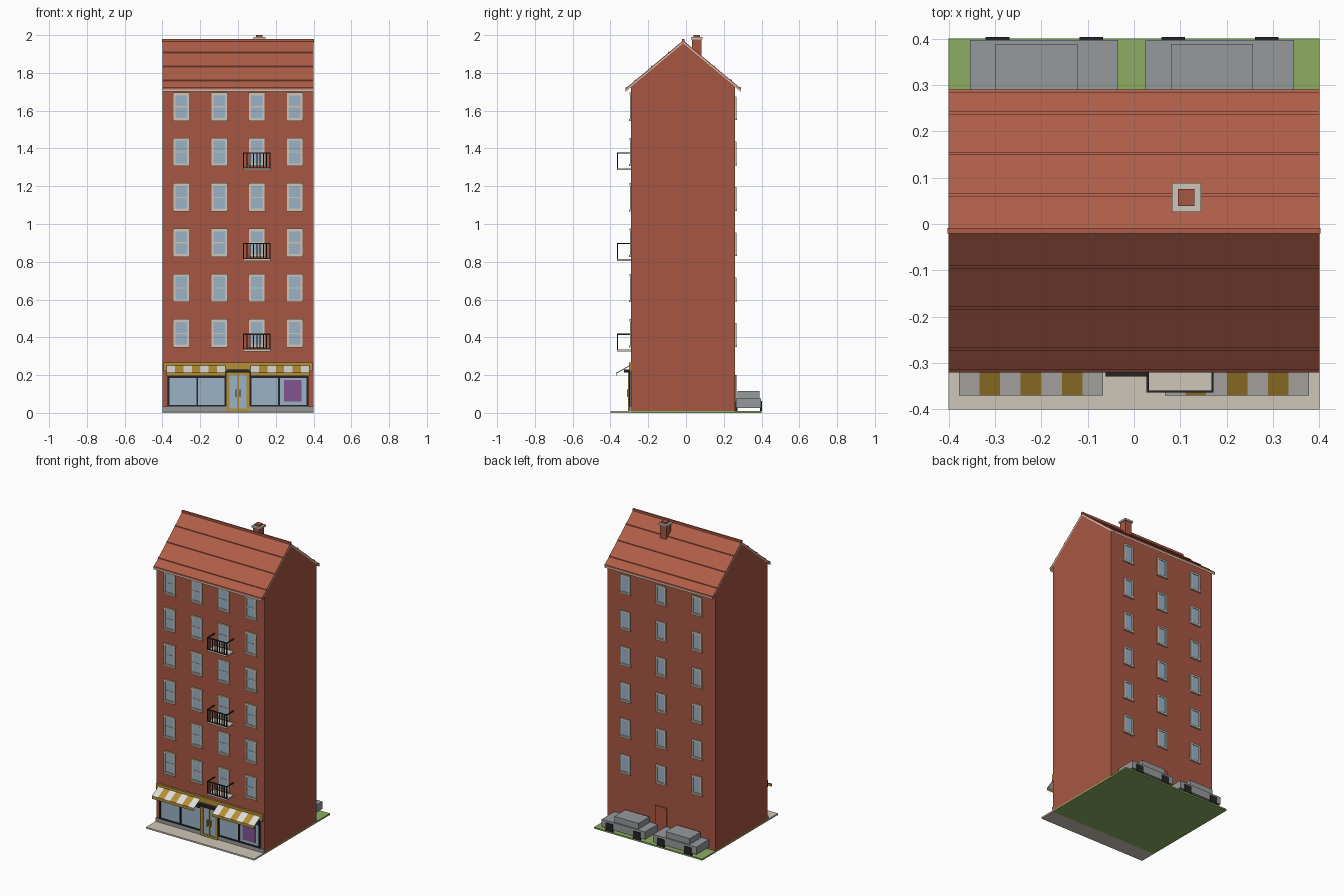
import bpy, bmesh

if "Cube" in bpy.data.objects:
    bpy.data.objects.remove(bpy.data.objects["Cube"])


def material(name, r, g, b):
    m = bpy.data.materials.new(name)
    m.diffuse_color = (r, g, b, 1)
    m.use_nodes = True
    m.node_tree.nodes["Principled BSDF"].inputs["Base Color"].default_value = m.diffuse_color
    return m


BRICK = material("brick", 0.39, 0.094, 0.055)
ROOF = material("roof_tile", 0.43, 0.112, 0.065)
STONE = material("pale_stone", 0.62, 0.57, 0.48)
GLASS = material("window_glass", 0.33, 0.445, 0.565)
BLACK = material("black_metal", 0.018, 0.018, 0.02)
GOLD = material("gold_paint", 0.47, 0.28, 0.035)
GREY = material("grey", 0.305, 0.319, 0.328)
GRASS = material("grass", 0.27, 0.423, 0.122)
PURPLE = material("purple_poster", 0.223, 0.091, 0.283)
WHITE = material("white_canvas", 0.74, 0.72, 0.67)


def finish(name, bm, mat):
    bmesh.ops.recalc_face_normals(bm, faces=bm.faces)
    me = bpy.data.meshes.new(name)
    bm.to_mesh(me)
    bm.free()
    me.materials.append(mat)
    ob = bpy.data.objects.new(name, me)
    bpy.context.collection.objects.link(ob)
    return ob


def boxes(name, mat, *spans):
    """One object made of boxes, each (x0, x1, y0, y1, z0, z1)."""
    bm = bmesh.new()
    for x0, x1, y0, y1, z0, z1 in spans:
        for v in bmesh.ops.create_cube(bm, size=1)["verts"]:
            v.co = (x1 if v.co.x > 0 else x0, y1 if v.co.y > 0 else y0, z1 if v.co.z > 0 else z0)
    return finish(name, bm, mat)


def extrude_x(name, mat, *profiles):
    """Extrude (x0, x1, [(y, z), ...]) outlines along x."""
    bm = bmesh.new()
    for x0, x1, pts in profiles:
        face = bm.faces.new([bm.verts.new((x0, y, z)) for y, z in pts])
        geom = bmesh.ops.extrude_face_region(bm, geom=[face])["geom"]
        bmesh.ops.translate(bm, vec=(x1 - x0, 0, 0),
                            verts=[g for g in geom if isinstance(g, bmesh.types.BMVert)])
    return finish(name, bm, mat)


FRONT, BACK, RIDGE, SLOPE = -0.29, 0.26, -0.015, 0.835
TOP = 1.972


def roof_z(y, drop=0.0):
    return TOP - drop - SLOPE * abs(y - RIDGE)


# Ground
boxes("sidewalk", STONE, (-0.4, 0.4, -0.4, FRONT, 0, 0.01))
boxes("lawn", GRASS, (-0.4, 0.4, FRONT, 0.4, 0, 0.01))

# Gabled brick body
extrude_x("brick_walls", BRICK, (-0.4, 0.4, [
    (FRONT, 0.01), (BACK, 0.01), (BACK, roof_z(BACK, 0.015)),
    (RIDGE, roof_z(RIDGE, 0.015)), (FRONT, roof_z(FRONT, 0.015))]))

# Roof: tile layer over a pale underlayer that shows at the edges
E0, E1 = RIDGE - 0.304, RIDGE + 0.304


def roof_layer(a, b):
    return [(y, roof_z(y, a)) for y in (E0, RIDGE, E1)] + [(y, roof_z(y, b)) for y in (E1, RIDGE, E0)]


extrude_x("roof_tiles", ROOF, (-0.4, 0.4, roof_layer(0, 0.007)))
extrude_x("roof_edge_boards", STONE, (-0.4, 0.4, roof_layer(0.007, 0.017)))
ribs = []
for side in (-1, 1):
    for d in (0.0775, 0.1665, 0.2545, 0.302):
        a, b = RIDGE + side * (d - 0.003), RIDGE + side * (d + 0.003)
        ribs.append((-0.4, 0.4, [(a, roof_z(a, 0.003)), (a, roof_z(a, -0.005)),
                                 (b, roof_z(b, -0.005)), (b, roof_z(b, 0.003))]))
extrude_x("roof_tile_courses", ROOF, *ribs)
boxes("ridge_cap", ROOF, (-0.402, 0.402, RIDGE - 0.006, RIDGE + 0.006, 1.962, 1.98))

# Chimney
CX, CY = 0.113, 0.057


def square(h, z0, z1):
    return (CX - h, CX + h, CY - h, CY + h, z0, z1)


boxes("chimney_stack", BRICK, square(0.024, 1.85, 1.98))
boxes("chimney_cap", STONE, square(0.0315, 1.978, 1.99))
boxes("chimney_pot", BRICK, square(0.018, 1.985, 2.0))

# Windows: s is the outward direction (-1 front, 1 back)
frames, panes = [], []


def window(x, z, wall, s, w, h):
    def add(target, x0, x1, z0, z1, depth):
        y0, y1 = sorted((wall - s * 0.002, wall + s * depth))
        target.append((x + x0, x + x1, y0, y1, z + z0, z + z1))
    t = 0.011
    add(panes, -w, w, -h, h, 0.003)
    add(frames, -w, -w + t, -h, h, 0.007)
    add(frames, w - t, w, -h, h, 0.007)
    add(frames, -w, w, h - t, h, 0.007)
    add(frames, -w, w, -h, -h + t, 0.007)
    add(frames, -w - 0.004, w + 0.004, -h - 0.004, -h + 0.007, 0.011)
    if s < 0:
        add(frames, -w + t, w - t, -0.003, 0.003, 0.006)
        add(frames, -w - 0.004, w + 0.004, h - 0.007, h + 0.004, 0.010)


for row in range(6):
    for x in (-0.3, -0.1, 0.1, 0.3):
        window(x, 0.421 + 0.24 * row, FRONT, -1, 0.041, 0.071)
    for x in (-0.265, 0, 0.265):
        window(x, 0.415 + 0.24 * row, BACK, 1, 0.037, 0.061)
boxes("window_frames", STONE, *frames)
boxes("window_panes", GLASS, *panes)

# Balconies on every second floor
X0, X1, Y0 = 0.027, 0.172, -0.364
slabs, rails = [], []
for z in (0.325, 0.805, 1.285):
    slabs.append((X0, X1, Y0, FRONT, z, z + 0.01))
    rails.append((X0, X1, Y0, Y0 + 0.005, z + 0.088, z + 0.094))
    rails.append((X0, X1, Y0, Y0 + 0.005, z + 0.01, z + 0.015))
    for x in (X0, X1 - 0.005):
        rails.append((x, x + 0.005, Y0, FRONT, z + 0.088, z + 0.094))
    for i in range(9):
        x = X0 + i * (X1 - X0 - 0.005) / 8
        rails.append((x, x + 0.005, Y0, Y0 + 0.005, z + 0.01, z + 0.09))
boxes("balcony_slabs", STONE, *slabs)
boxes("balcony_railings", BLACK, *rails)

# Shop front
boxes("shop_plinth", GREY, (-0.4, 0.4, -0.299, FRONT, 0.01, 0.034))
boxes("shop_fascia", GOLD, (-0.395, 0.395, -0.303, FRONT, 0.222, 0.266))
shop_glass, shop_frame = [], []
for a in (-0.372, 0.062):
    b = a + 0.31
    m = (a + b) / 2
    shop_glass.append((a, b, -0.295, FRONT, 0.034, 0.222))
    for x in (a, m - 0.004, b - 0.009):
        shop_frame.append((x, x + 0.009, -0.302, FRONT, 0.034, 0.222))
    shop_frame.append((a, b, -0.302, FRONT, 0.034, 0.042))
    shop_frame.append((a, b, -0.302, FRONT, 0.186, 0.222))
boxes("shop_windows", GLASS, *shop_glass)
boxes("shop_window_frames", BLACK, *shop_frame)
boxes("shop_poster", PURPLE, (0.243, 0.336, -0.298, -0.294, 0.06, 0.175))

# Double entrance door with canopy
boxes("door_frame", GOLD, (-0.062, -0.044, -0.306, FRONT, 0.01, 0.214),
      (0.044, 0.062, -0.306, FRONT, 0.01, 0.214), (-0.062, 0.062, -0.306, FRONT, 0.2, 0.214),
      (-0.062, 0.062, -0.306, FRONT, 0.01, 0.024), (-0.004, 0.004, -0.304, FRONT, 0.01, 0.2),
      (-0.013, -0.007, -0.312, -0.298, 0.085, 0.125), (0.007, 0.013, -0.312, -0.298, 0.085, 0.125))
boxes("door_glass", GLASS, (-0.046, 0.046, -0.3, FRONT, 0.02, 0.205))
boxes("door_canopy", BLACK, (-0.062, 0.062, -0.329, FRONT, 0.214, 0.229))

# Striped awnings with a gold valance
stripes = {0: [], 1: []}
valance = []
for a in (-0.378, 0.067):
    w = 0.311 / 7
    for i in range(7):
        stripes[i % 2].append((a + i * w, a + (i + 1) * w, [
            (-0.295, 0.254), (-0.37, 0.213), (-0.37, 0.207), (-0.295, 0.248)]))
    valance.append((a, a + 0.311, -0.3705, -0.367, 0.194, 0.21))
extrude_x("awning_white_stripes", WHITE, *stripes[0])
extrude_x("awning_gold_stripes", GOLD, *stripes[1])
boxes("awning_valances", GOLD, *valance)

# Back door
boxes("back_door", BRICK, (-0.042, 0.042, BACK, 0.267, 0.01, 0.2))

# Two parked cars
for label, x in (("left", -0.354), ("right", 0.025)):
    boxes(label + "_car_body", GREY, (x, x + 0.32, 0.264, 0.397, 0.026, 0.076))
    boxes(label + "_car_cabin", GREY, (x + 0.055, x + 0.232, 0.272, 0.388, 0.076, 0.115))
    boxes(label + "_car_wheels", BLACK, *[
        (x + d, x + d + 0.051, y, y + 0.012, 0.01, 0.062)
        for d in (0.034, 0.236) for y in (0.261, 0.391)])
